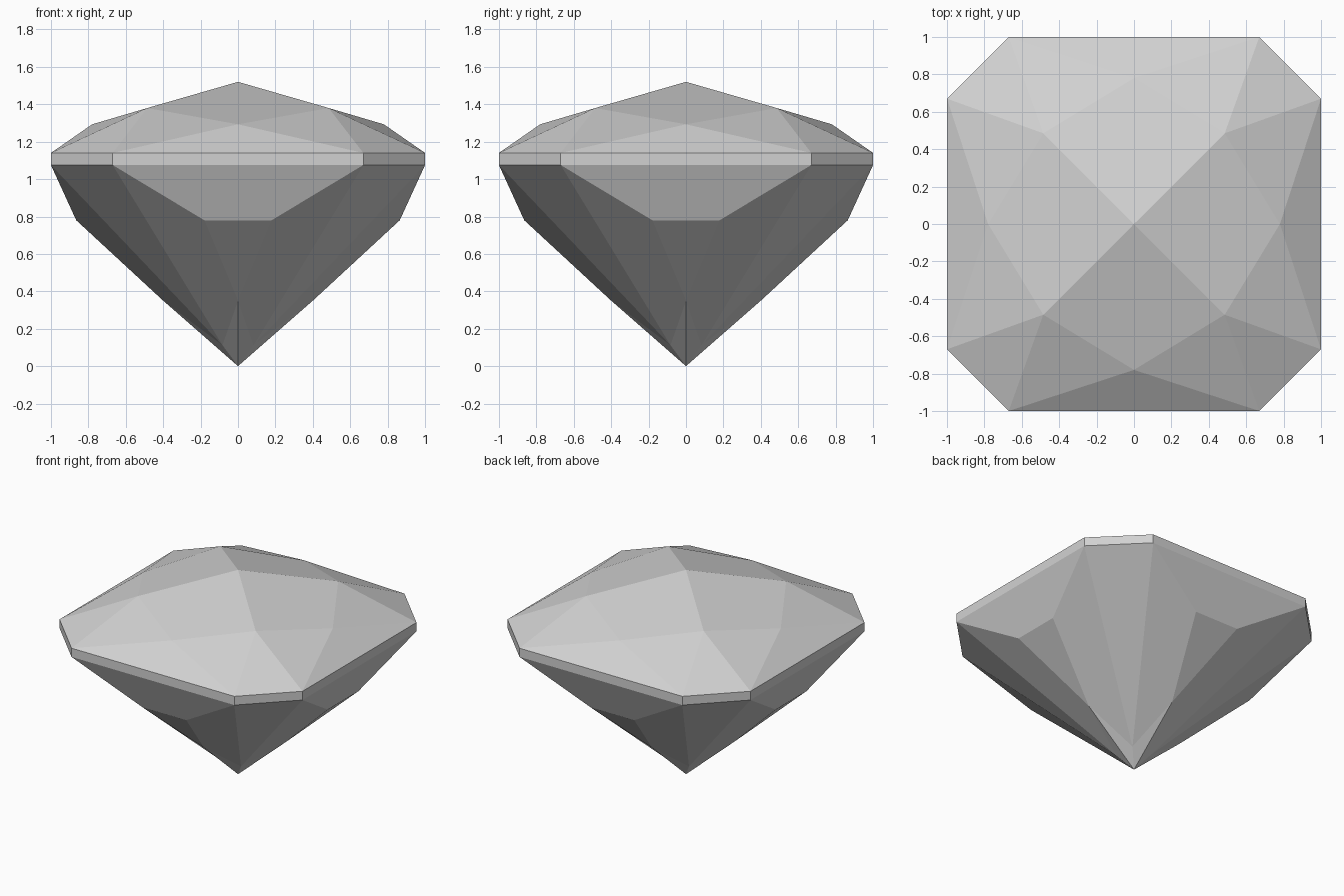
import bpy
import bmesh
from math import pi
from mathutils import Vector, Matrix

cube = bpy.data.objects.get("Cube")
if cube:
    bpy.data.objects.remove(cube, do_unlink=True)

stone = bpy.data.materials.new("pale_grey_stone")
stone.use_nodes = True
stone.diffuse_color = (0.64, 0.64, 0.64, 1)
stone.node_tree.nodes["Principled BSDF"].inputs["Base Color"].default_value = (0.64, 0.64, 0.64, 1)

GIRDLE_LOW, GIRDLE_TOP = 1.075, 1.14
CORNER = 0.67


def mirror(p):
    return Vector((-p[0], p[1], p[2]))


def build(name, whole, half):
    """Turn the front facets four times; half facets are also mirrored in x."""
    bm = bmesh.new()
    facets = whole + half + [[mirror(p) for p in reversed(f)] for f in half]
    for step in range(4):
        turn = Matrix.Rotation(step * pi / 2, 3, 'Z')
        for facet in facets:
            bm.faces.new([bm.verts.new(turn @ Vector(p)) for p in facet])
    bmesh.ops.remove_doubles(bm, verts=bm.verts, dist=0.001)
    mesh = bpy.data.meshes.new(name)
    bm.to_mesh(mesh)
    bm.free()
    mesh.materials.append(stone)
    obj = bpy.data.objects.new(name, mesh)
    bpy.context.collection.objects.link(obj)
    return obj


# Outline corners at the right of the front side
low, low_side = (CORNER, -1, GIRDLE_LOW), (1, -CORNER, GIRDLE_LOW)
top, top_side = (CORNER, -1, GIRDLE_TOP), (1, -CORNER, GIRDLE_TOP)

# Crown: four kites round the peak, then triangles down to the girdle
peak = (0, 0, 1.52)
star = (0.485, -0.485, 1.38)
ridge = (0, -0.78, 1.293)
build("crown",
      [[peak, mirror(star), ridge, star],
       [mirror(top), top, ridge],
       [top, top_side, star]],
      [[ridge, top, star]])

# Girdle: narrow upright band with clipped corners
build("girdle",
      [[mirror(low), low, top, mirror(top)],
       [low, low_side, top_side, top]],
      [])

# Pavilion: side trapezoids, small triangles, long corner facets and the tip
tip = (0, 0, 0)
shoulder = (0.18, -0.865, 0.78)
keel = (0, -0.4, 0.35)
nib = (0.083, -0.083, 0.112)
build("pavilion",
      [[low, mirror(low), mirror(shoulder), shoulder],
       [shoulder, mirror(shoulder), keel],
       [low_side, low, nib]],
      [[low, shoulder, keel, nib],
       [nib, keel, tip]])
